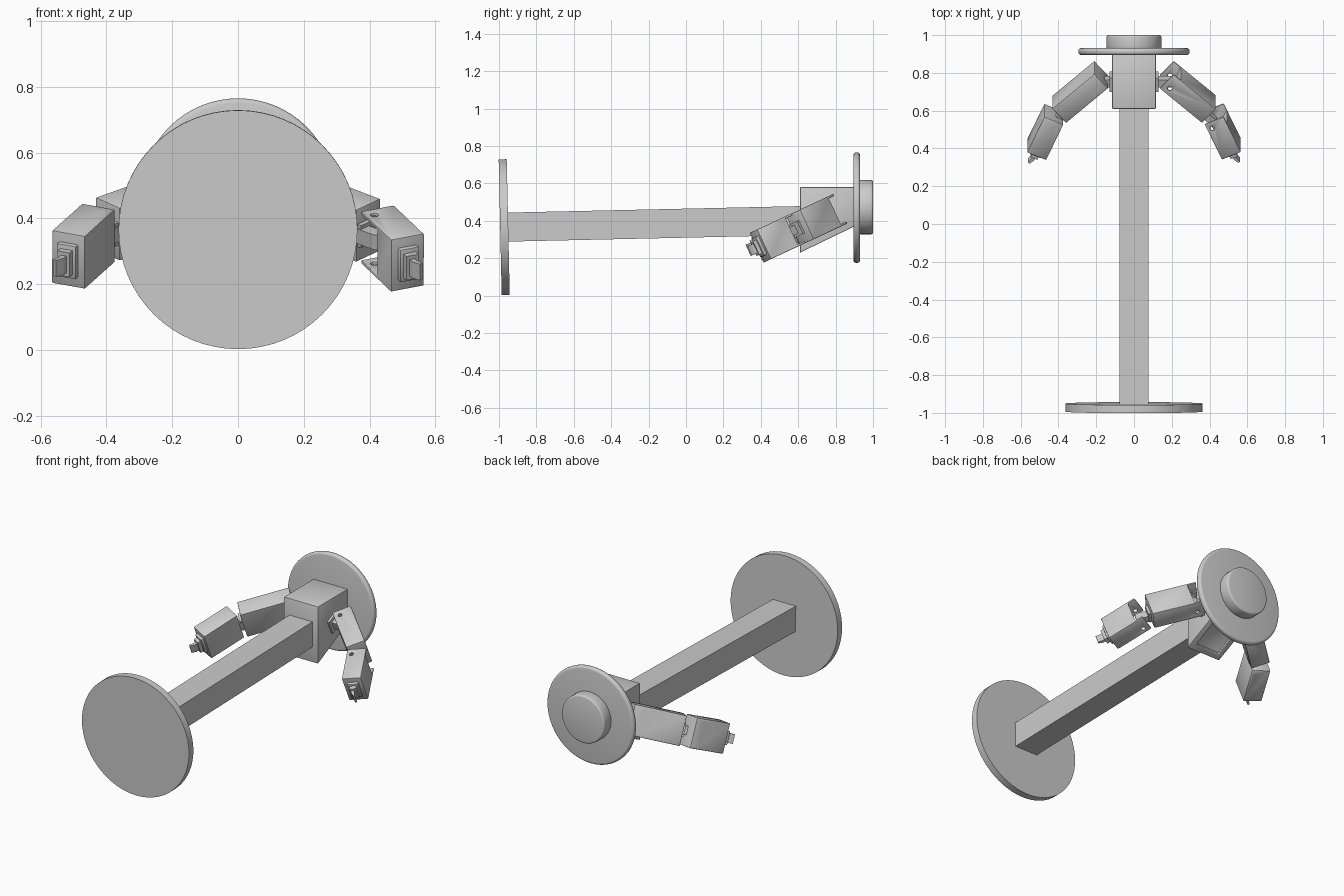
import bpy, bmesh, math
from mathutils import Matrix, Vector

cube = bpy.data.objects.get("Cube")
if cube:
    bpy.data.objects.remove(cube, do_unlink=True)

grey = bpy.data.materials.new("machine_grey")
grey.use_nodes = True
COLOR = (0.6, 0.6, 0.6, 1)
grey.diffuse_color = COLOR
grey.node_tree.nodes["Principled BSDF"].inputs["Base Color"].default_value = COLOR


def add_object(name, bm, matrix):
    bm.transform(matrix)
    bmesh.ops.recalc_face_normals(bm, faces=bm.faces)
    mesh = bpy.data.meshes.new(name)
    bm.to_mesh(mesh)
    bm.free()
    mesh.materials.append(grey)
    obj = bpy.data.objects.new(name, mesh)
    bpy.context.collection.objects.link(obj)
    return obj


def prism(name, outline, depth, matrix=Matrix()):
    """Outline in local xy, extruded symmetrically along local z."""
    bm = bmesh.new()
    face = bm.faces.new([bm.verts.new((x, y, -depth / 2)) for x, y in outline])
    ext = bmesh.ops.extrude_face_region(bm, geom=[face])
    top = [g for g in ext["geom"] if isinstance(g, bmesh.types.BMVert)]
    bmesh.ops.translate(bm, verts=top, vec=(0, 0, depth))
    return add_object(name, bm, matrix)


def block(name, x0, x1, y0, y1, depth, matrix=Matrix()):
    return prism(name, [(x0, y0), (x1, y0), (x1, y1), (x0, y1)], depth, matrix)


def disc(name, radius, depth, matrix, segments=64):
    bm = bmesh.new()
    bmesh.ops.create_cone(bm, cap_ends=True, segments=segments,
                          radius1=radius, radius2=radius, depth=depth)
    return add_object(name, bm, matrix)


def activate(obj):
    bpy.ops.object.select_all(action="DESELECT")
    obj.select_set(True)
    bpy.context.view_layer.objects.active = obj


def cut(obj, *cutters):
    for cutter in cutters:
        mod = obj.modifiers.new("cut", "BOOLEAN")
        mod.operation, mod.object, mod.solver = "DIFFERENCE", cutter, "EXACT"
        activate(obj)
        bpy.ops.object.modifier_apply(modifier=mod.name)
        bpy.data.objects.remove(cutter, do_unlink=True)


def soften(obj, width, segments=2):
    mod = obj.modifiers.new("rounded_edges", "BEVEL")
    mod.width, mod.segments = width, segments
    mod.limit_method, mod.angle_limit = "ANGLE", math.radians(40)
    activate(obj)
    bpy.ops.object.modifier_apply(modifier=mod.name)
    bpy.ops.object.shade_smooth_by_angle(angle=math.radians(35))


def move(x, y, z):
    return Matrix.Translation((x, y, z))


def turn(degrees, axis="X"):
    return Matrix.Rotation(math.radians(degrees), 4, axis)


# Slightly tilted base plate and boom
tilt = move(0, -0.972, 0.366) @ turn(1.27)
base = disc("base_plate", 0.363, 0.043, tilt @ turn(90))
activate(base)
bpy.ops.object.shade_smooth_by_angle(angle=math.radians(35))
block("boom", -0.078, 0.078, 0, 1.62, 0.155, tilt)

# Shoulder housing with a sloped underside
side_profile = [(0.61, 0.23), (0.9, 0.37), (0.9, 0.58), (0.61, 0.58)]
upright = Matrix(((0, 0, 1, 0), (1, 0, 0, 0), (0, 1, 0, 0), (0, 0, 0, 1)))
housing = prism("shoulder_housing", side_profile, 0.232, upright)
slope = move(0, 0.755, 0.3) @ turn(25.8)
cut(housing, block("recess_cutter", -0.08, 0.08, -0.12, 0.12, 0.02, slope))
soften(housing, 0.004)

# Rear flange and hub
flange = disc("rear_flange", 0.295, 0.036, move(0, 0.913, 0.47) @ turn(90))
soften(flange, 0.015, 4)
hub = disc("rear_hub", 0.145, 0.075, move(0, 0.9625, 0.473) @ turn(90))
soften(hub, 0.01, 3)


def segment_frame(plane, u, v, degrees):
    """Local x runs along the arm, y points outward, z is the arm's thickness."""
    return plane @ move(u, v, 0) @ turn(degrees - 90, "Z")


def forked_link(name, frame, length, width, depth_in, depth_out, hole):
    """Box whose near end is slotted into two pierced lugs."""
    end, half, thick = -length / 2, width / 2, 0.175
    link = block(name, end, -end, -half, half, thick, frame)
    run = (depth_in - depth_out) / width * 0.02
    slot = [(end - 0.02, -half - 0.02), (end + depth_in + run, -half - 0.02),
            (end + depth_out - run, half + 0.02), (end - 0.02, half + 0.02)]
    cut(link, prism("slot_cutter", slot, thick - 0.024, frame),
        disc("hole_cutter", 0.011, thick * 2, frame @ move(*hole, 0), 20))
    soften(link, 0.004)


# Pair of folded arms, each lying in a plane pitched down to the front
for side, sign, pitch in (("left", 1, 25), ("right", -1, 23.5)):
    plane = Matrix.Diagonal((sign, 1, 1, 1)) @ move(0, 0.753, 0.431) @ turn(pitch)
    upper = segment_frame(plane, 0.285, -0.059, 48)
    fore = segment_frame(plane, 0.47, -0.29, 24)

    # Shoulder joint
    block(side + "_shoulder_mount", 0.1, 0.13, -0.04, 0.04, 0.09, plane)
    block(side + "_shoulder_lug", 0.12, 0.19, -0.022, 0.022, 0.05, plane)
    disc(side + "_shoulder_knuckle", 0.022, 0.05, plane @ move(0.19, 0, 0), 24)

    forked_link(side + "_upper_arm", upper, 0.30, 0.11, 0.09, 0.05, (-0.11, -0.02))

    # Elbow joint
    block(side + "_elbow_mount", 0.14, 0.165, -0.05, 0.015, 0.075, upper)
    block(side + "_elbow_lug", 0.15, 0.213, -0.054, -0.014, 0.05, upper)
    disc(side + "_elbow_knuckle", 0.02, 0.05, upper @ move(0.213, -0.034, 0), 24)

    forked_link(side + "_forearm", fore, 0.225, 0.11, 0.12, 0.045, (-0.074, -0.027))

    # Stepped wrist and bent finger
    plate = block(side + "_wrist_plate", 0.1, 0.128, -0.032, 0.032, 0.11, fore)
    soften(plate, 0.005)
    block(side + "_wrist_block", 0.12, 0.148, -0.02, 0.02, 0.08, fore)
    finger = [(0.14, -0.01), (0.165, -0.008), (0.19, 0.006),
              (0.187, 0.016), (0.16, 0.008), (0.14, 0.01)]
    prism(side + "_finger", finger, 0.055, fore)
